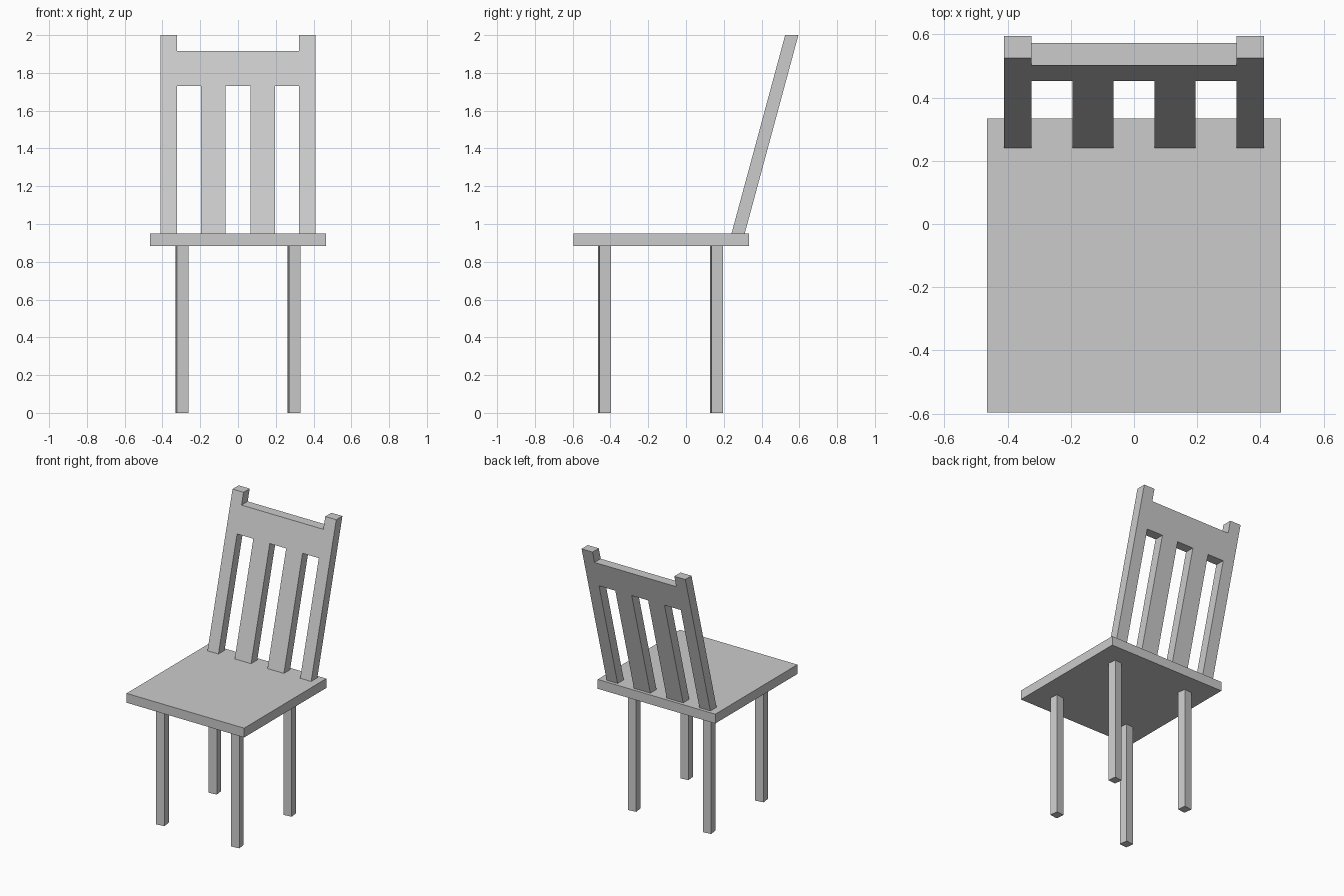
import bpy, bmesh, math

if "Cube" in bpy.data.objects:
    bpy.data.objects.remove(bpy.data.objects["Cube"])

SEAT_BOTTOM, SEAT_TOP = 0.883, 0.95


def box(name, size, center, turn=0.0):
    bpy.ops.mesh.primitive_cube_add(size=1, location=center, rotation=(0, 0, turn))
    ob = bpy.context.object
    ob.name = name
    ob.scale = size
    bpy.ops.object.transform_apply(location=False, rotation=False, scale=True)
    return ob


# Square seat slab
box("seat", (0.932, 0.93, SEAT_TOP - SEAT_BOTTOM),
    (0, -0.131, (SEAT_TOP + SEAT_BOTTOM) / 2))

# Four square legs, each turned slightly about its own axis
for row, y in (("front", -0.431), ("back", 0.162)):
    for side, x in (("left", -0.297), ("right", 0.297)):
        box(f"{row}_{side}_leg", (0.061, 0.061, SEAT_BOTTOM),
            (x, y, SEAT_BOTTOM / 2), math.radians(7))

# Leaning backrest: half outline of posts, slats and top rail, mirrored in x
RAIL_LOW, RAIL_HIGH, TOP = 1.73, 1.917, 2.0
half = [(0.065, RAIL_LOW), (0.065, SEAT_TOP), (0.195, SEAT_TOP), (0.195, RAIL_LOW),
        (0.324, RAIL_LOW), (0.324, SEAT_TOP), (0.411, SEAT_TOP), (0.411, TOP),
        (0.324, TOP), (0.324, RAIL_HIGH)]
outline = half + [(-x, z) for x, z in reversed(half)]
lean = 0.284 / (TOP - SEAT_TOP)

bm = bmesh.new()
face = bm.faces.new([bm.verts.new((x, 0.241 + lean * (z - SEAT_TOP), z))
                     for x, z in outline])
out = bmesh.ops.extrude_face_region(bm, geom=[face])
bmesh.ops.translate(bm, vec=(0, 0.07, 0),
                    verts=[g for g in out["geom"] if isinstance(g, bmesh.types.BMVert)])
bmesh.ops.recalc_face_normals(bm, faces=bm.faces)
mesh = bpy.data.meshes.new("backrest")
bm.to_mesh(mesh)
bm.free()
bpy.context.collection.objects.link(bpy.data.objects.new("backrest", mesh))
